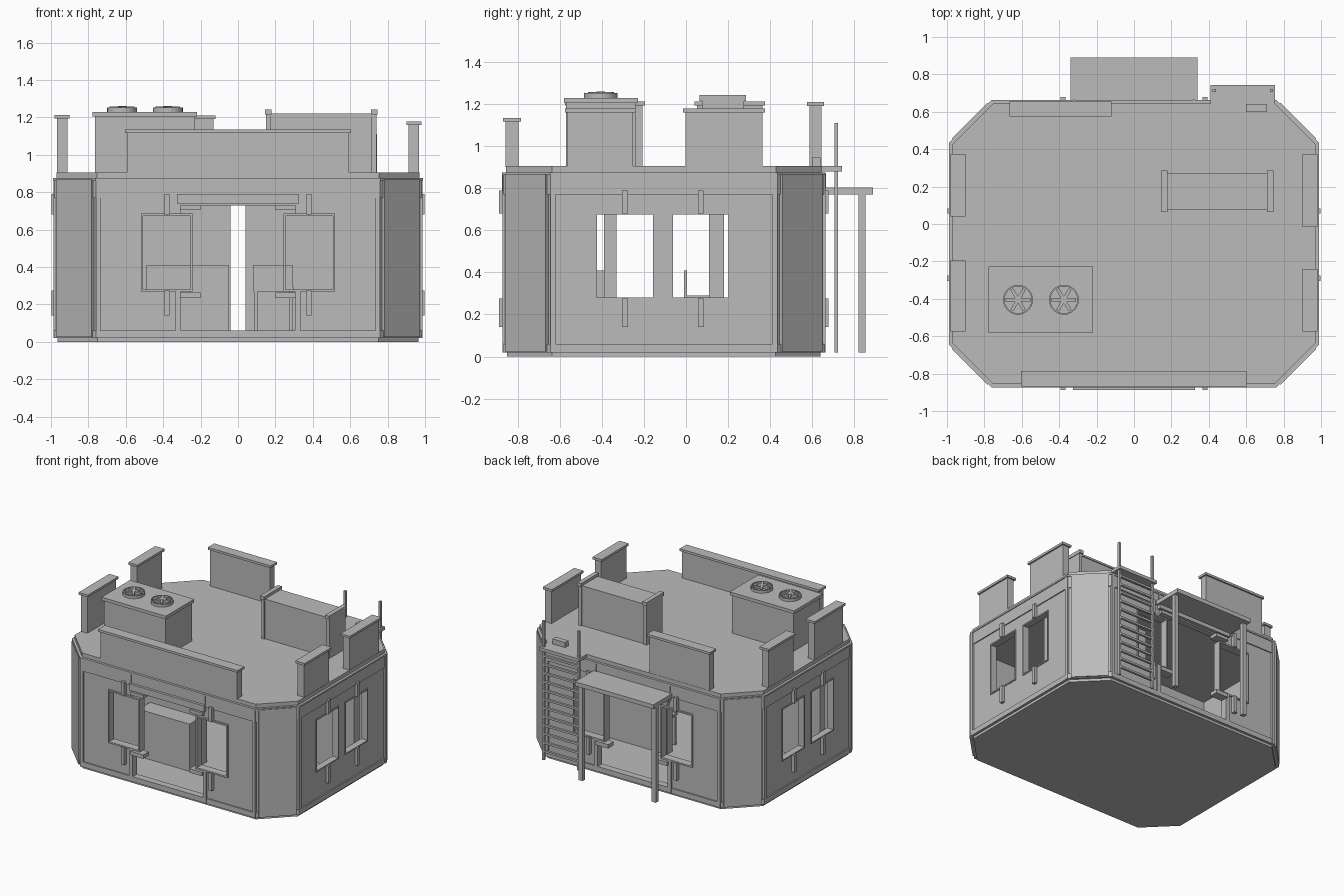
import bpy, bmesh, math
from mathutils import Matrix

if "Cube" in bpy.data.objects:
    bpy.data.objects.remove(bpy.data.objects["Cube"])

grey = bpy.data.materials.new("plain_grey")
grey.use_nodes = True
grey.diffuse_color = (0.5, 0.5, 0.5, 1)
grey.node_tree.nodes["Principled BSDF"].inputs["Base Color"].default_value = grey.diffuse_color

MID = -0.105  # y of the building centre
FRONT, BACK, SIDE = -0.86, 0.65, 0.975


def finish(name, bm):
    bmesh.ops.recalc_face_normals(bm, faces=bm.faces)
    mesh = bpy.data.meshes.new(name)
    bm.to_mesh(mesh)
    bm.free()
    mesh.materials.append(grey)
    obj = bpy.data.objects.new(name, mesh)
    bpy.context.collection.objects.link(obj)
    return obj


def box(name, x, y, z, turn=0):
    """Box from (min, max) ranges, turned about its own upright axis."""
    bm = bmesh.new()
    mid = [sum(r) / 2 for r in (x, y, z)]
    size = [abs(r[1] - r[0]) for r in (x, y, z)]
    m = Matrix.Translation(mid) @ Matrix.Rotation(turn, 4, "Z") @ Matrix.Diagonal((*size, 1))
    bmesh.ops.create_cube(bm, size=1, matrix=m)
    return finish(name, bm)


def disc(name, x, y, z, radius, sides=24):
    bm = bmesh.new()
    bmesh.ops.create_cone(bm, cap_ends=True, segments=sides, radius1=radius, radius2=radius,
                          depth=z[1] - z[0], matrix=Matrix.Translation((x, y, sum(z) / 2)))
    return finish(name, bm)


def octagon(grow):
    """Chamfered footprint, offset outward by grow."""
    a, b, k = SIDE + grow, 0.755 + grow, grow * 0.41
    c, d = 0.755 + k, 0.535 + k
    quarter = [(a, d), (c, b)]
    pts = quarter + [(-x, y) for x, y in reversed(quarter)]
    pts += [(-x, -y) for x, y in pts]
    return [(x, y + MID) for x, y in pts]


def slab(name, grow, z):
    bm = bmesh.new()
    face = bm.faces.new([bm.verts.new((x, y, z[0])) for x, y in octagon(grow)])
    top = bmesh.ops.extrude_face_region(bm, geom=[face])["geom"]
    bmesh.ops.translate(bm, vec=(0, 0, z[1] - z[0]),
                        verts=[v for v in top if isinstance(v, bmesh.types.BMVert)])
    if len(bm.faces) == 9:
        bm.faces.new([v for v in bm.verts if v.co.z == z[0]])
    return finish(name, bm)


def ring(name, grow, thick, z):
    bm = bmesh.new()
    loops = [[bm.verts.new((x, y, h)) for x, y in octagon(g)]
             for g, h in ((grow, z[0]), (grow, z[1]), (grow - thick, z[1]), (grow - thick, z[0]))]
    for j in range(4):
        lo, hi = loops[j], loops[(j + 1) % 4]
        for i in range(8):
            n = (i + 1) % 8
            bm.faces.new((lo[i], lo[n], hi[n], hi[i]))
    return finish(name, bm)


def cut(target, cutters):
    for c in cutters:
        c.hide_render = True
        mod = target.modifiers.new("opening", "BOOLEAN")
        mod.operation, mod.solver, mod.object = "DIFFERENCE", "EXACT", c
        bpy.context.view_layer.objects.active = target
        bpy.ops.object.modifier_apply(modifier=mod.name)
        bpy.data.objects.remove(c)


# Floor, walls and roof
slab("floor", -0.01, (0, 0.04))
slab("roof", -0.005, (0.87, 0.905))
walls = ring("walls", 0, 0.045, (0.02, 0.87))
window_z = (0.275, 0.68)
side_windows = (-0.29, 0.07)
openings = [box("door_cut", (-0.305, 0.305), (-1, 1), (0.06, 0.73))]
openings += [box("window_cut", (s * 0.38 - 0.137, s * 0.38 + 0.137), (-1, 1), window_z) for s in (-1, 1)]
openings += [box("side_cut", (-1.2, 1.2), (y - 0.139, y + 0.139), window_z) for y in side_windows]
cut(walls, openings)

# Raised bands and corner cladding
ring("base_band", 0.01, 0.012, (0.02, 0.06))
ring("top_band", 0.008, 0.01, (0.77, 0.865))
ring("eaves_lip", 0.014, 0.02, (0.862, 0.875))
for sx in (-1, 1):
    for sy in (-1, 1):
        cx, cy = sx * 0.869, MID + sy * 0.649
        box("corner_panel", (cx - 0.135, cx + 0.135), (cy - 0.014, cy + 0.014), (0.025, 0.868), -sx * sy * math.pi / 4)
        box("corner_trim", (sx * 0.735, sx * 0.76), (MID + sy * 0.75, MID + sy * 0.768), (0.02, 0.87))
        box("corner_trim", (sx * 0.97, sx * 0.987), (MID + sy * 0.515, MID + sy * 0.54), (0.02, 0.87))

# Window frames, mullion stubs and sills on the front and back
for wall, out in ((FRONT, -1), (BACK, 1)):
    depth = (wall + out * 0.012, wall - out * 0.05)
    proud = (wall + out * 0.028, wall)
    for s in (-1, 1):
        c = s * 0.38
        for e in (-1, 1):
            box("window_jamb", (c + e * 0.127, c + e * 0.138), depth, window_z)
        for z in window_z:
            box("window_rail", (c - 0.138, c + 0.138), depth, (z - 0.006, z + 0.006))
        for z in ((0.14, 0.275), (0.68, 0.79)):
            box("window_stub", (c - 0.014, c + 0.014), proud, z)
        for z in ((0.235, 0.265), (0.705, 0.73)):
            box("window_bracket", (s * 0.2, s * 0.31), (proud[0], wall - out * 0.04), z)
        box("door_post", (s * 0.305, s * 0.335), (wall + out * 0.012, wall - out * 0.045), (0.02, 0.275))
        box("header_tick", (s * 0.315, s * 0.325), (wall + out * 0.015, wall), (0.79, 0.87))
    box("door_header", (-0.325, 0.325), proud, (0.74, 0.79))

# Side window frames
for s in (-1, 1):
    depth = (s * 0.982, s * 0.93)
    for c in side_windows:
        for e in (-1, 1):
            box("side_jamb", depth, (c + e * 0.132, c + e * 0.14), window_z)
        for z in window_z:
            box("side_rail", depth, (c - 0.14, c + 0.14), (z - 0.005, z + 0.005))
        for z in ((0.14, 0.275), (0.68, 0.79)):
            box("side_stub", (s * 0.97, s * 0.998), (c - 0.014, c + 0.014), z)

# Interior partitions, counter and chair
box("front_partition", (-0.93, -0.04), (-0.39, -0.33), (0.03, 0.87))
box("back_partition", (0.04, 0.93), (0.11, 0.18), (0.03, 0.87))
box("partition_header", (-0.04, 0.04), (-0.39, -0.33), (0.73, 0.87))
box("counter", (-0.49, -0.05), (-0.53, -0.39), (0.03, 0.41))
box("chair_seat", (0.08, 0.3), (-0.01, 0.11), (0.27, 0.29))
box("chair_back", (0.08, 0.295), (-0.01, 0.005), (0.29, 0.41))
for x in (0.085, 0.275):
    for y in (-0.005, 0.09):
        box("chair_leg", (x, x + 0.02), (y, y + 0.02), (0.03, 0.27))


# Roof parapets with caps
def parapet(name, x, y, top):
    box(name, (x[0] + 0.012, x[1] - 0.012), (y[0] + 0.012, y[1] - 0.012), (0.9, top - 0.015))
    box(name + "_cap", x, y, (top - 0.018, top))


parapet("front_parapet", (-0.605, 0.605), (-0.87, -0.785), 1.135)
parapet("back_parapet", (-0.665, -0.12), (0.575, 0.655), 1.21)
for y in ((-0.575, -0.195), (0.04, 0.375)):
    parapet("right_parapet", (-0.98, -0.9), y, 1.212)
for y in ((-0.575, -0.24), (-0.015, 0.375)):
    parapet("left_parapet", (0.9, 0.98), y, 1.178)

# Roof cooling unit with two fans
box("cooling_unit", (-0.765, -0.23), (-0.57, -0.24), (0.9, 1.21))
box("cooling_unit_lid", (-0.778, -0.22), (-0.58, -0.228), (1.205, 1.23))
for x in (-0.62, -0.375):
    housing = disc("fan_housing", x, -0.405, (1.23, 1.252), 0.08)
    cut(housing, [disc("fan_cut", x, -0.405, (1.238, 1.3), 0.072)])
    disc("fan_hub", x, -0.405, (1.235, 1.26), 0.02, 12)
    for k in range(3):
        box("fan_blades", (x - 0.066, x + 0.066), (-0.414, -0.396), (1.236, 1.258), k * math.pi / 3)

# Roof duct with end plates
box("duct", (0.16, 0.74), (0.085, 0.265), (0.9, 1.215))
box("duct_lid", (0.17, 0.73), (0.078, 0.272), (1.205, 1.22))
for x in (0.145, 0.71):
    box("duct_end", (x + 0.005, x + 0.03), (0.075, 0.275), (0.9, 1.22))
    box("duct_end_cap", (x, x + 0.035), (0.065, 0.285), (1.215, 1.242))

# Back ladder with landing
box("ladder_landing", (0.41, 0.755), (0.63, 0.742), (0.88, 0.905))
for x in (0.43, 0.735):
    box("ladder_rail", (x - 0.009, x + 0.009), (0.705, 0.723), (0.02, 1.11))
for i in range(12):
    z = 0.08 + i * 0.068
    box("ladder_rung", (0.43, 0.735), (0.705, 0.723), (z, z + 0.016))
box("roof_hatch", (0.6, 0.71), (0.6, 0.64), (0.9, 0.945))

# Back door awning
box("awning", (-0.34, 0.34), (0.65, 0.89), (0.77, 0.803))
for s in (-1, 1):
    box("awning_post", (s * 0.3, s * 0.335), (0.82, 0.853), (0.02, 0.78))
